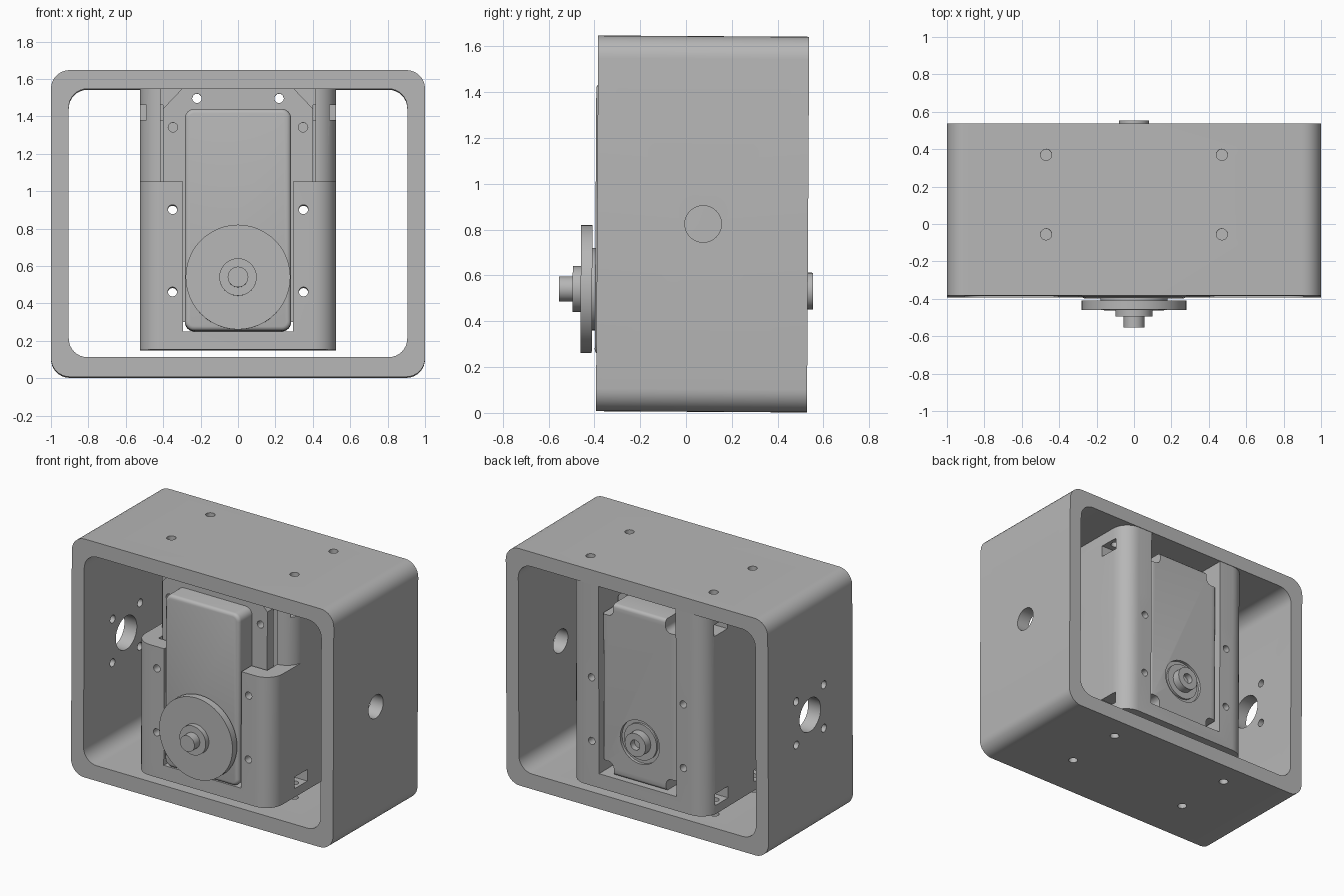
import bpy, bmesh
from math import sin, cos, pi
from mathutils import Matrix

if "Cube" in bpy.data.objects:
    bpy.data.objects.remove(bpy.data.objects["Cube"])

grey = bpy.data.materials.new("machined grey")
grey.use_nodes = True
colour = (0.47, 0.47, 0.47, 1)
grey.diffuse_color = colour
grey.node_tree.nodes["Principled BSDF"].inputs["Base Color"].default_value = colour


def rounded(u0, u1, v0, v1, r, n=8):
    """Rounded rectangle outline."""
    pts = []
    corners = [(u1 - r, v1 - r), (u0 + r, v1 - r), (u0 + r, v0 + r), (u1 - r, v0 + r)]
    for k, (cu, cv) in enumerate(corners):
        for i in range(n + 1):
            a = (k + i / n) * pi / 2
            pts.append((cu + r * cos(a), cv + r * sin(a)))
    return pts


def rect(u0, u1, v0, v1):
    return [(u0, v0), (u1, v0), (u1, v1), (u0, v1)]


def circle(u, v, r, n=32):
    return [(u + r * cos(2 * pi * i / n), v + r * sin(2 * pi * i / n)) for i in range(n)]


def extrude(name, pts, axis, a, b):
    """Prism of an outline along the given axis, from a to b."""
    place = {"X": lambda u, v, t: (t, u, v),
             "Y": lambda u, v, t: (u, t, v),
             "Z": lambda u, v, t: (u, v, t)}[axis]
    bm = bmesh.new()
    low = [bm.verts.new(place(u, v, a)) for u, v in pts]
    high = [bm.verts.new(place(u, v, b)) for u, v in pts]
    bm.faces.new(low)
    bm.faces.new(high)
    for i in range(len(pts)):
        j = (i + 1) % len(pts)
        bm.faces.new((low[i], low[j], high[j], high[i]))
    bmesh.ops.recalc_face_normals(bm, faces=bm.faces)
    mesh = bpy.data.meshes.new(name)
    bm.to_mesh(mesh)
    bm.free()
    mesh.materials.append(grey)
    ob = bpy.data.objects.new(name, mesh)
    bpy.context.collection.objects.link(ob)
    return ob


def apply_modifiers(ob):
    bpy.context.view_layer.update()
    deps = bpy.context.evaluated_depsgraph_get()
    mesh = bpy.data.meshes.new_from_object(ob.evaluated_get(deps))
    ob.modifiers.clear()
    ob.data = mesh


def boolean(ob, others, operation="DIFFERENCE"):
    for other in others:
        mod = ob.modifiers.new("boolean", "BOOLEAN")
        mod.operation, mod.solver, mod.object = operation, "EXACT", other
    apply_modifiers(ob)
    for other in others:
        bpy.data.objects.remove(other)


def drill(spots, r, axis, a, b, n=20):
    return [extrude("drill", circle(u, v, r, n), axis, a, b) for u, v in spots]


bolt_spots = [(x, y) for x in (-0.47, 0.47) for y in (-0.065, 0.36)]
screw_spots = [(x, z) for x in (-0.35, 0.35) for z in (0.46, 0.9)]

# Outer frame: rounded tube with bolt holes and shaft openings
frame = extrude("outer_frame", rounded(-1, 1, 0.005, 1.645, 0.1), "Y", -0.393, 0.528)
cutters = [extrude("opening", rounded(-0.905, 0.905, 0.11, 1.545, 0.1), "Y", -1, 1)]
cutters += drill(bolt_spots, 0.03, "Z", -0.2, 2)
cutters += drill([(0.07, 0.825)], 0.08, "X", 0.8, 1.2, 32)
cutters += drill([(0.07, 0.825)], 0.115, "X", -1.2, -0.8, 32)
cutters += drill([(0.07 + dy, 0.825 + dz) for dy in (-0.15, 0.15) for dz in (-0.15, 0.15)],
                 0.027, "X", -1.2, -0.8)
boolean(frame, cutters)

# Holder: tall rear block joined to a lower front block
holder = extrude("motor_holder", rounded(-0.525, 0.525, -0.17, 0.525, 0.12), "Z", 0.15, 1.547)
boolean(holder, [extrude("front_block", rounded(-0.525, 0.525, -0.39, 0.525, 0.12),
                         "Z", 0.15, 1.05)], "UNION")
cutters = [extrude("motor_bay", rect(-0.295, 0.295, 0.248, 1.7), "Y", -1, 1),
           extrude("flange_pocket", rect(-0.415, 0.415, 1.0, 1.7), "Y", -0.28, -0.11)]
cutters += drill(screw_spots, 0.025, "Y", -1, 1)
# Side slots reaching the bolts
for z in (0.25, 1.42):
    for y in (-0.065, 0.36):
        for side in (-1, 1):
            cutters.append(extrude("slot", rect(y - 0.07, y + 0.07, z - 0.04, z + 0.04),
                                   "X", side * 0.4, side * 0.7))
cutters += drill(bolt_spots, 0.03, "Z", 0, 0.25) + drill(bolt_spots, 0.03, "Z", 1.42, 2)
boolean(holder, cutters)

# Motor body with softened edges and scalloped rear corners
body = extrude("motor_body", rounded(-0.284, 0.284, 0.252, 1.437, 0.05), "Y", -0.4, 0.5)
bevel = body.modifiers.new("bevel", "BEVEL")
bevel.width, bevel.segments = 0.022, 3
bevel.limit_method, bevel.angle_limit = "ANGLE", 1.0
apply_modifiers(body)
cutters = []
for x in (-0.3, 0.3):
    for z in (0.24, 1.45):
        cutters.append(extrude("notch", rounded(x - 0.1, x + 0.1, z - 0.1, z + 0.1, 0.04),
                               "Y", 0.33, 0.7))
cutters.append(extrude("bearing_recess", circle(0, 0.535, 0.15), "Y", 0.48, 0.7))
boolean(body, cutters)

# Mounting flange with chamfered top corners
outline = [(-0.4, 0.3), (0.4, 0.3), (0.4, 1.44), (0.3, 1.545), (-0.3, 1.545), (-0.4, 1.44)]
flange = extrude("mounting_flange", outline, "Y", -0.26, -0.19)
spots = screw_spots + [(s * x, z) for s in (-1, 1) for x, z in ((0.22, 1.495), (0.348, 1.34))]
boolean(flange, drill(spots, 0.025, "Y", -1, 1))

# Output boss, disc, hub and shaft at the front
for name, r, y0, y1 in (("output_boss", 0.18, -0.42, -0.36), ("output_disc", 0.28, -0.463, -0.413),
                        ("output_hub", 0.1, -0.498, -0.455), ("output_shaft", 0.055, -0.557, -0.49)):
    extrude(name, circle(0, 0.538, r, 48), "Y", y0, y1)

# Rear bearing: ring and hollow stub
ring = extrude("bearing_ring", circle(0, 0.535, 0.125), "Y", 0.47, 0.495)
stub = extrude("bearing_stub", circle(0, 0.535, 0.08), "Y", 0.47, 0.551)
boolean(stub, drill([(0, 0.535)], 0.035, "Y", 0.51, 0.7))

# Slight backward lean of the whole assembly, then sharp-edged smooth shading
lean = Matrix.Rotation(-0.006, 4, "X")
bpy.ops.object.select_all(action="DESELECT")
for ob in bpy.context.collection.objects:
    if ob.type == "MESH" and grey.name in ob.data.materials:
        ob.data.transform(lean)
        ob.select_set(True)
        bpy.context.view_layer.objects.active = ob
bpy.ops.object.shade_smooth_by_angle(angle=0.6)
